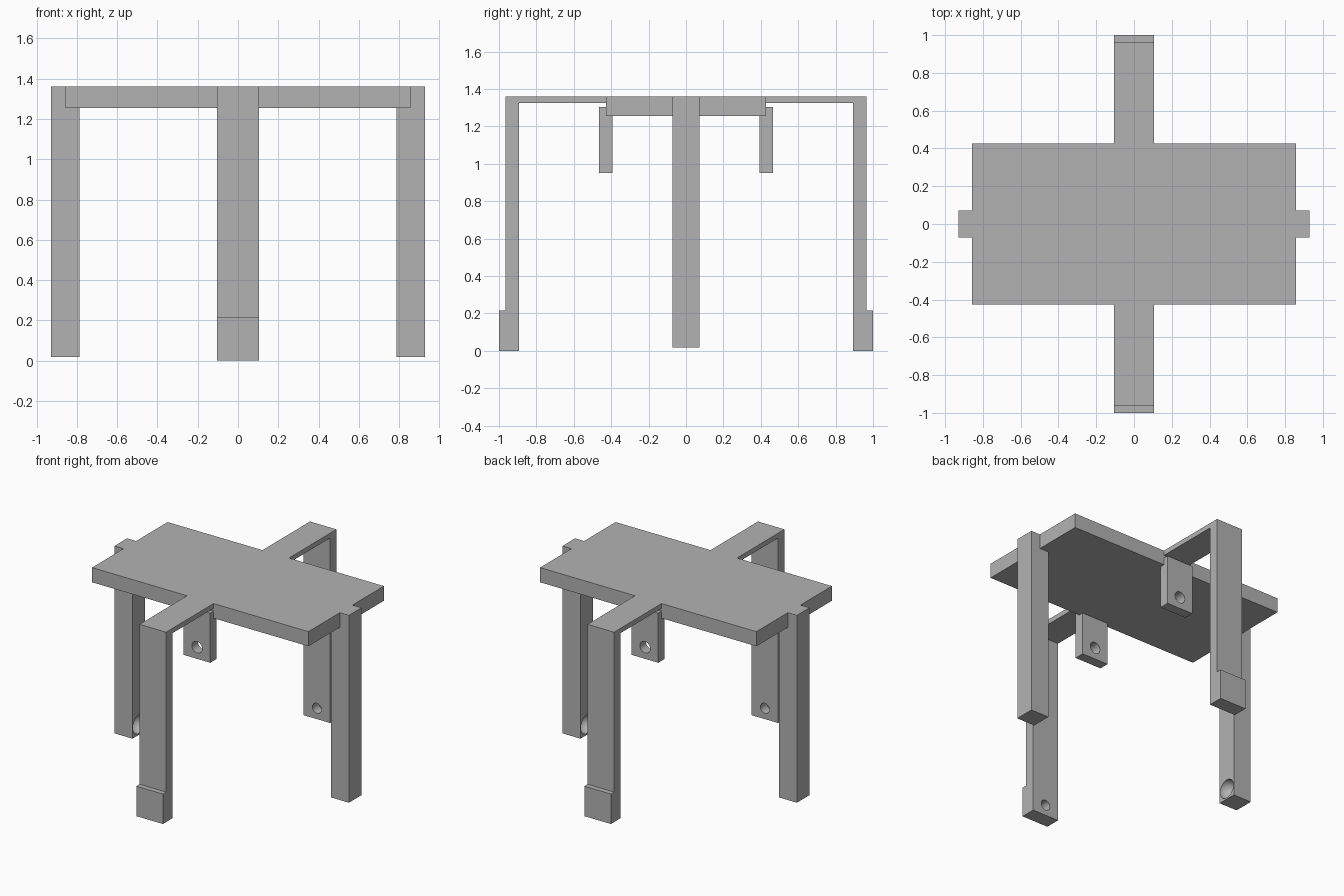
import bpy
import bmesh
from math import pi, radians
from mathutils import Matrix

if "Cube" in bpy.data.objects:
    bpy.data.objects.remove(bpy.data.objects["Cube"], do_unlink=True)

grey = bpy.data.materials.new("plain grey")
grey.use_nodes = True
grey.diffuse_color = (0.45, 0.45, 0.45, 1)
grey.node_tree.nodes["Principled BSDF"].inputs["Base Color"].default_value = grey.diffuse_color

TOP, UNDER = 1.36, 1.255          # slab faces
SLAB_X, SLAB_Y = 0.857, 0.427     # slab half sizes
ARM_W, LEG_W = 0.105, 0.0715      # half widths of long arms and side legs


def finish(name, bm):
    bmesh.ops.recalc_face_normals(bm, faces=bm.faces)
    mesh = bpy.data.meshes.new(name)
    bm.to_mesh(mesh)
    bm.free()
    mesh.materials.append(grey)
    ob = bpy.data.objects.new(name, mesh)
    bpy.context.collection.objects.link(ob)
    return ob


def extrude(name, outline, half, along, sign):
    """Extrude an (outward, z) outline by half to each side along x or y."""
    def place(out, z, w):
        return (w, sign * out, z) if along == "x" else (sign * out, w, z)
    bm = bmesh.new()
    face = bm.faces.new([bm.verts.new(place(o, z, -half)) for o, z in outline])
    moved = bmesh.ops.extrude_face_region(bm, geom=[face])["geom"]
    step = place(0, 0, 2 * half)
    bmesh.ops.translate(bm, vec=step, verts=[v for v in moved if isinstance(v, bmesh.types.BMVert)])
    return finish(name, bm)


def cut(ob, bm):
    """Subtract a temporary cutter and smooth the hole wall."""
    cutter = finish("cutter", bm)
    cutter.hide_render = True
    mod = ob.modifiers.new("hole", "BOOLEAN")
    mod.operation, mod.solver, mod.object = "DIFFERENCE", "EXACT", cutter
    bpy.ops.object.select_all(action="DESELECT")
    ob.select_set(True)
    bpy.context.view_layer.objects.active = ob
    bpy.ops.object.modifier_apply(modifier=mod.name)
    bpy.data.objects.remove(cutter, do_unlink=True)
    bpy.ops.object.shade_smooth_by_angle(angle=radians(30))


def bore(ob, y, z, radius, depth):
    """Round hole along y, centred on y."""
    bm = bmesh.new()
    bmesh.ops.create_cone(bm, cap_ends=True, segments=32, radius1=radius, radius2=radius, depth=depth,
                          matrix=Matrix.Translation((0, y, z)) @ Matrix.Rotation(pi / 2, 4, "X"))
    cut(ob, bm)


# Slab
bm = bmesh.new()
bmesh.ops.create_cube(bm, size=1, matrix=Matrix.Translation((0, 0, (TOP + UNDER) / 2))
                      @ Matrix.Diagonal((2 * SLAB_X, 2 * SLAB_Y, TOP - UNDER, 1)))
finish("slab", bm)

# Long arms with legs and stepped feet
arm_outline = [(SLAB_Y, TOP), (0.964, TOP), (0.964, 0.215), (1, 0.215), (1, 0),
               (0.893, 0), (0.893, 1.325), (SLAB_Y, 1.325)]
# Hanging lugs, notched around the slab
lug_outline = [(0.393, UNDER), (0.393, 0.95), (0.464, 0.95), (0.464, 1.305),
               (SLAB_Y, 1.305), (SLAB_Y, UNDER)]
for side, s in (("front", -1), ("back", 1)):
    arm = extrude(side + "_arm_leg", arm_outline, ARM_W, "x", s)
    bore(arm, s * 0.893, 0.077, 0.036, 0.143)
    lug = extrude(side + "_lug", lug_outline, ARM_W, "x", s)
    bore(lug, s * 0.43, 1.033, 0.041, 0.3)

# Side legs with round sockets on their inner faces
leg_outline = [(0.786, UNDER), (0.786, 0.018), (0.929, 0.018), (0.929, TOP),
               (SLAB_X, TOP), (SLAB_X, UNDER)]
for side, s in (("left", 1), ("right", -1)):
    leg = extrude(side + "_leg", leg_outline, LEG_W, "y", s)
    bm = bmesh.new()
    bmesh.ops.create_uvsphere(bm, u_segments=32, v_segments=16, radius=0.067,
                              matrix=Matrix.Translation((s * 0.786, 0, 0.095)))
    cut(leg, bm)
